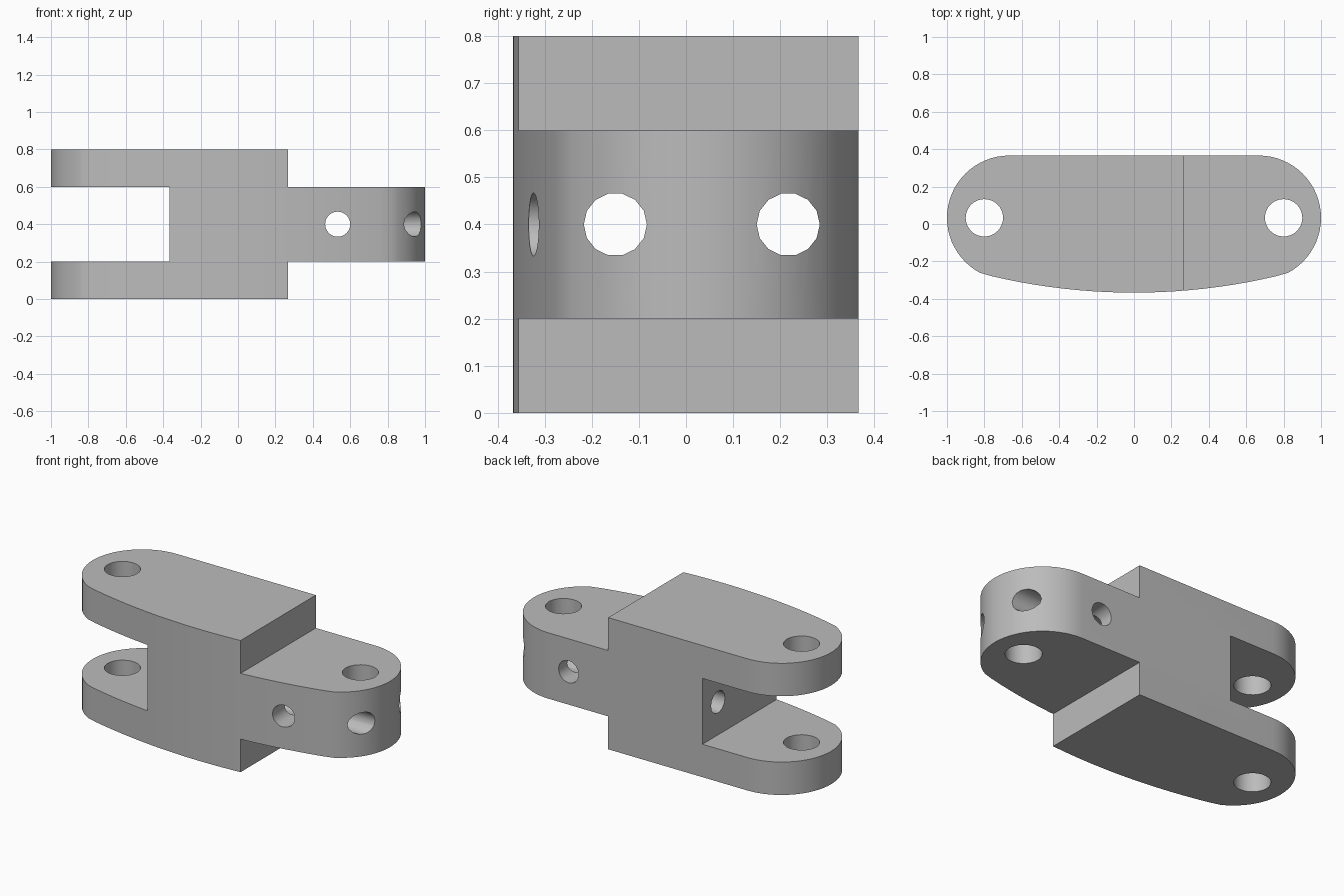
import bpy, bmesh
from math import cos, sin, pi, radians, sqrt
from mathutils import Matrix, Vector

cube = bpy.data.objects.get("Cube")
if cube:
    bpy.data.objects.remove(cube, do_unlink=True)

HEIGHT, MID_Y, END_X, END_R = 0.8, 0.033, 0.667, 0.333
BELLY_Y, BELLY_R = -0.367, 3.33

grey = bpy.data.materials.new("plain grey")
grey.use_nodes = True
colour = (0.5, 0.5, 0.5, 1)
grey.diffuse_color = colour
grey.node_tree.nodes["Principled BSDF"].inputs["Base Color"].default_value = colour


def add_object(name, bm):
    mesh = bpy.data.meshes.new(name)
    bmesh.ops.recalc_face_normals(bm, faces=bm.faces)
    bm.to_mesh(mesh)
    bm.free()
    mesh.materials.append(grey)
    obj = bpy.data.objects.new(name, mesh)
    bpy.context.collection.objects.link(obj)
    return obj


def box(name, low, high):
    low, high = Vector(low), Vector(high)
    bm = bmesh.new()
    bmesh.ops.create_cube(bm, size=1, matrix=Matrix.Translation((low + high) / 2)
                          @ Matrix.Diagonal((*(high - low), 1)))
    return add_object(name, bm)


def drill(name, centre, axis, radius, length, sides):
    turn = Vector((0, 0, 1)).rotation_difference(Vector(axis)).to_matrix().to_4x4()
    bm = bmesh.new()
    bmesh.ops.create_cone(bm, cap_ends=True, segments=sides, radius1=radius, radius2=radius,
                          depth=length, matrix=Matrix.Translation(centre) @ turn)
    return add_object(name, bm)


def belly(x):
    return BELLY_Y + BELLY_R - sqrt(BELLY_R ** 2 - x * x)


# Link body: straight back, round ends, gently bowed front
right = []
for i in range(33):
    a = pi / 2 - pi * i / 32
    x, y = END_X + END_R * cos(a), MID_Y + END_R * sin(a)
    if y < belly(x):
        break
    right.append((x, y))
join = 0.76
front = [(join - 2 * join * i / 20, belly(join - 2 * join * i / 20)) for i in range(21)]
outline = right + front + [(-x, y) for x, y in reversed(right)]
bm = bmesh.new()
face = bm.faces.new([bm.verts.new((x, y, 0)) for x, y in outline])
top = bmesh.ops.extrude_face_region(bm, geom=[face])["geom"]
bmesh.ops.translate(bm, vec=(0, 0, HEIGHT),
                    verts=[v for v in top if isinstance(v, bmesh.types.BMVert)])
body = add_object("link_body", bm)

# Fork slot, tongue steps, pin holes and cross drillings
cutters = [
    box("fork_slot", (-1.2, -1, 0.2), (-0.367, 1, 0.6)),
    box("tongue_step_lower", (0.267, -1, -0.2), (1.2, 1, 0.2)),
    box("tongue_step_upper", (0.267, -1, 0.6), (1.2, 1, 1)),
    drill("fork_pin_hole", (-0.8, MID_Y, 0.4), (0, 0, 1), 0.1, 2, 32),
    drill("tongue_pin_hole", (0.8, MID_Y, 0.4), (0, 0, 1), 0.1, 2, 32),
    drill("side_hole", (0.533, 0, 0.4), (0, 1, 0), 0.067, 2, 32),
    drill("long_hole_front", (0.35, -0.15, 0.4), (1, 0, 0), 0.067, 1.8, 14),
    drill("long_hole_back", (0.35, 0.217, 0.4), (1, 0, 0), 0.067, 1.8, 14),
]
for cutter in cutters:
    cutter.hide_render = True
    mod = body.modifiers.new(cutter.name, "BOOLEAN")
    mod.operation, mod.solver, mod.object = "DIFFERENCE", "EXACT", cutter

# Apply the cuts and discard the cutters
graph = bpy.context.evaluated_depsgraph_get()
finished = bpy.data.meshes.new_from_object(body.evaluated_get(graph))
body.modifiers.clear()
body.data = finished
for cutter in cutters:
    bpy.data.objects.remove(cutter, do_unlink=True)

for obj in bpy.context.selected_objects:
    obj.select_set(False)
body.select_set(True)
bpy.context.view_layer.objects.active = body
bpy.ops.object.shade_smooth_by_angle(angle=radians(30))
